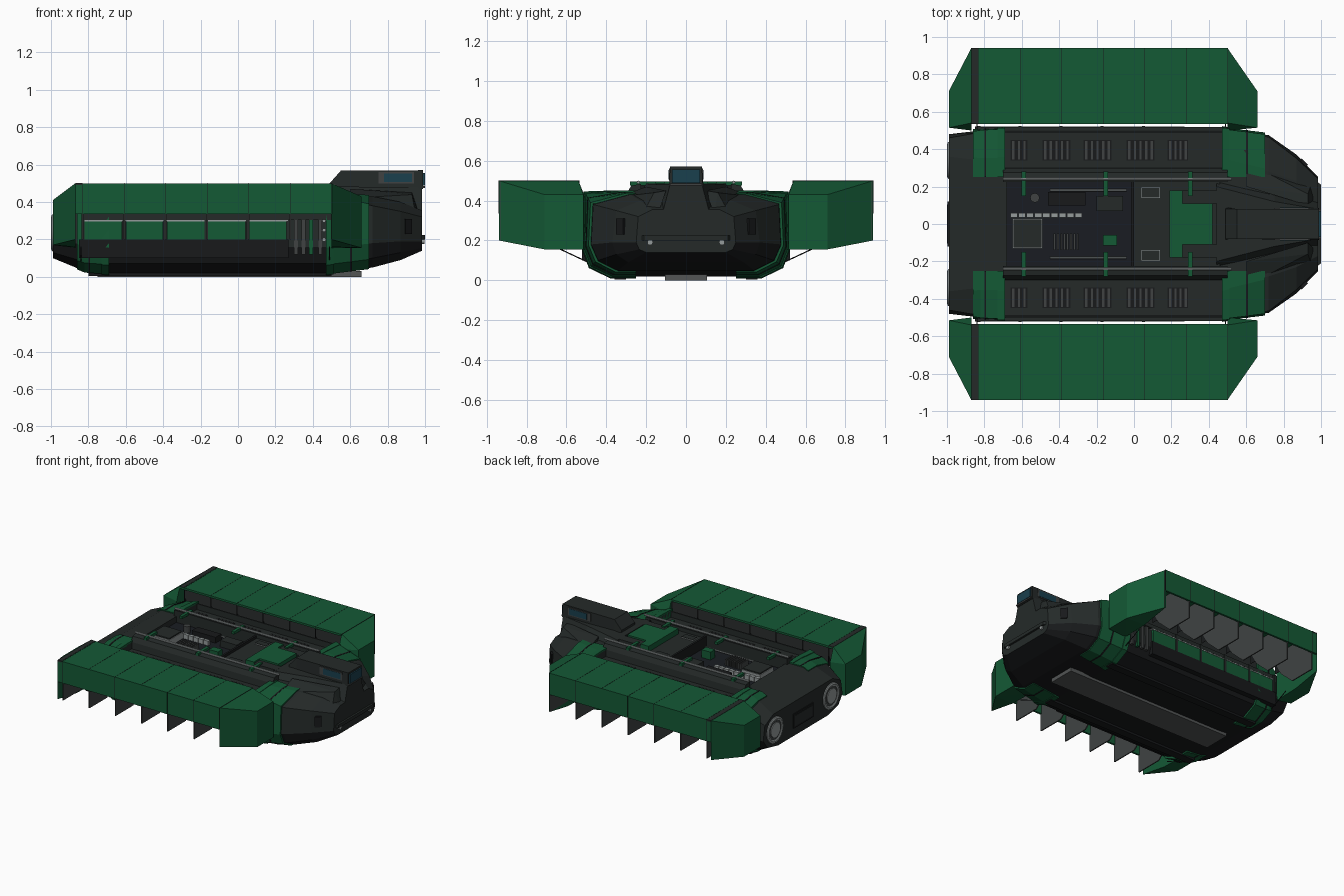
import bpy, bmesh, math
from mathutils import Vector

if "Cube" in bpy.data.objects:
    bpy.data.objects.remove(bpy.data.objects["Cube"])

def mat(name, r, g, b):
    m = bpy.data.materials.new(name)
    m.diffuse_color = (r, g, b, 1)
    m.use_nodes = True
    m.node_tree.nodes["Principled BSDF"].inputs["Base Color"].default_value = m.diffuse_color
    return m

GREEN = mat("green_paint", 0.007, 0.10, 0.036)
DARK = mat("dark_armour", 0.018, 0.023, 0.022)
BLACK = mat("black_underside", 0.009, 0.010, 0.011)
BAY = mat("bay_floor", 0.010, 0.012, 0.016)
STEEL = mat("steel", 0.30, 0.33, 0.33)
GREY = mat("mid_grey", 0.05, 0.055, 0.055)
GLASS = mat("window_glass", 0.010, 0.05, 0.075)

def finish(name, bm, m):
    bmesh.ops.recalc_face_normals(bm, faces=bm.faces)
    me = bpy.data.meshes.new(name)
    bm.to_mesh(me)
    bm.free()
    ob = bpy.data.objects.new(name, me)
    bpy.context.collection.objects.link(ob)
    me.materials.append(m)
    return ob

def loft(name, rings, m):
    bm = bmesh.new()
    vs = [[bm.verts.new(p) for p in r] for r in rings]
    n = len(vs[0])
    for a, b in zip(vs, vs[1:]):
        for i in range(n):
            bm.faces.new((a[i], a[(i + 1) % n], b[(i + 1) % n], b[i]))
    bm.faces.new(vs[0])
    bm.faces.new(vs[-1])
    return finish(name, bm, m)

def ring(x, half):
    return [(x, y, z) for y, z in half] + [(x, -y, z) for y, z in reversed(half)]

def box(name, x0, x1, y0, y1, z0, z1, m):
    return loft(name, [[(x, y0, z0), (x, y1, z0), (x, y1, z1), (x, y0, z1)] for x in (x0, x1)], m)

def pair(name, x0, x1, y0, y1, z0, z1, m):
    return [box(f"{name}_{side}", x0, x1, s * y0, s * y1, z0, z1, m) for s, side in ((1, "left"), (-1, "right"))]

def solid(name, pts, m):
    bm = bmesh.new()
    for p in pts:
        bm.verts.new(p)
    bmesh.ops.convex_hull(bm, input=bm.verts)
    bmesh.ops.dissolve_limit(bm, angle_limit=0.02, verts=bm.verts, edges=bm.edges)
    return finish(name, bm, m)

def rod(name, a, b, r, m, sides=8):
    a, b = Vector(a), Vector(b)
    d = b - a
    bpy.ops.mesh.primitive_cylinder_add(vertices=sides, radius=r, depth=d.length, location=(a + b) / 2)
    ob = bpy.context.object
    ob.rotation_euler = d.to_track_quat('Z', 'Y').to_euler()
    ob.name = name
    ob.data.materials.append(m)

# hull, half sections along x from stern to nose
MID = [(.36, .02), (.47, .07), (.505, .16), (.497, .435), (.34, .44)]
SECT = [
    (-0.99, [(.30, .10), (.43, .13), (.48, .20), (.46, .31), (.36, .36)]),
    (-0.82, [(.36, .03), (.46, .08), (.50, .17), (.49, .41), (.34, .44)]),
    (-0.68, MID),
    (0.47, MID),
    (0.72, [(.34, .05), (.44, .10), (.475, .18), (.465, .38), (.28, .43)]),
    (0.87, [(.29, .09), (.35, .13), (.37, .19), (.35, .35), (.23, .40)]),
    (0.985, [(.20, .14), (.235, .155), (.25, .19), (.24, .32), (.17, .355)]),
]

def half_at(x):
    for (xa, a), (xb, b) in zip(SECT, SECT[1:]):
        if xa <= x <= xb:
            t = (x - xa) / (xb - xa)
            return [(p[0] + t * (q[0] - p[0]), p[1] + t * (q[1] - p[1])) for p, q in zip(a, b)]

hull = loft("hull", [ring(x, h) for x, h in SECT], DARK)
hull.data.materials.append(BLACK)
for p in hull.data.polygons:
    if p.normal.z < -0.2:
        p.material_index = 1
# open equipment bay and two sunken side decks cut into the hull
F, D = 0.395, 0.39
cutters = [box("bay_cutter", -.68, 0, -.225, .225, F - .01, .7, DARK)] + pair("deck_cutter", -.69, .47, .295, .487, D, .7, DARK)
bpy.context.view_layer.objects.active = hull
for c in cutters:
    mod = hull.modifiers.new("cut", 'BOOLEAN')
    mod.operation = 'DIFFERENCE'
    mod.solver = 'EXACT'
    mod.object = c
    bpy.ops.object.modifier_apply(modifier="cut")
    bpy.data.objects.remove(c)
box("bay_floor", -.68, 0, -.225, .225, F - .02, F, BAY)

# green collars wrapping the hull sides
def collar(name, xs, grow, m):
    for s in (1, -1):
        rings = []
        for x in xs:
            h = [(y + grow, max(.006, .23 + (z - .23) * (1 + 3 * grow))) for y, z in half_at(x)]
            h += [(.25, h[-1][1]), (.25, h[0][1])]
            rings.append([(x, s * y, z) for y, z in h])
        loft(name, rings, m)
collar("rear_collar", (-.86, -.82, -.72), .012, GREEN)
collar("rear_collar_rib", (-.73, -.69), .018, GREEN)
collar("rear_collar_trim", (-.80, -.79), .015, BLACK)
collar("front_collar", (.50, .6, .70), .012, GREEN)
collar("front_collar_rib", (.47, .51), .018, GREEN)
collar("front_collar_trim", (.60, .61), .015, BLACK)

# keel plate and skids
box("keel_plate", -0.75, 0.66, -0.105, 0.105, 0, 0.03, mat("keel_grey", .085, .09, .09))
pair("skid", -0.8, 0.5, 0.30, 0.36, 0.004, 0.03, BLACK)

# nose spine, cockpit, cheeks
loft("neck", [ring(.44, [(.25, .40), (.20, .485)]), ring(.75, [(.20, .36), (.12, .48)]),
              ring(.985, [(.12, .33), (.08, .48)])], DARK)
loft("cockpit", [ring(.49, [(.09, .45), (.08, .50)]), ring(.55, [(.08, .45), (.08, .568)]),
                 ring(.99, [(.085, .47), (.08, .57)])], DARK)
box("front_window", .985, 1.0, -.07, .07, .488, .556, GLASS)
box("window_sill", .97, 1.0, -.08, .08, .475, .485, GREY)
pair("side_window_frame", .75, .94, .07, .0855, .500, .560, GREY)
pair("side_window", .78, .93, .07, .088, .507, .553, GLASS)
for s in (1, -1):
    solid("nose_cheek", [(.60, s * .20, .47), (.60, s * .33, .42), (.93, s * .10, .45), (.93, s * .16, .44),
                         (.97, s * .14, .33), (.95, s * .22, .33), (.62, s * .36, .36), (.62, s * .2, .36)], DARK)
    rod("headlight", (.96, s * .18, .19), (.996, s * .18, .19), .014, STEEL, 12)
    solid("nose_vent", [(x, s * y, z) for z in (.23, .31) for x, y in ((.895, .352), (.93, .316), (.88, .27))], BLACK)
solid("nose_lip", [(x, y * s, z) for s in (1, -1) for x, y, z in
                   ((.95, .25, .2), (.95, .25, .225), (1, .21, .2), (1, .21, .225))], DARK)

# side coamings, rails, cross arms
for s in (1, -1):
    loft("bay_coaming", [[(x, s * .225, .40), (x, s * .30, .39), (x, s * .295, .44), (x, s * .275, .475),
                          (x, s * .225, .485)] for x in (-.70, .50)], DARK)
    rod("deck_rail", (-.70, s * .24, .492), (.52, s * .24, .492), .008, STEEL)
    for x in (-.59, -.15, .30):
        box("cross_arm", x - .012, x + .012, s * .15, s * .28, .475, .495, GREEN)

# central green turret block on the forward deck
box("forward_deck", 0.0, .46, -.225, .225, .39, .455, DARK)
box("deck_block", .19, .42, -.11, .11, .44, .497, GREEN)
pair("block_wing", .19, .26, .10, .18, .44, .497, GREEN)
pair("block_arm", .26, .45, .11, .18, .44, .485, DARK)
pair("hatch_frame", .04, .14, .14, .195, .45, .460, STEEL)
pair("deck_hatch", .043, .137, .143, .192, .45, .463, DARK)
box("bay_bulkhead", -.015, .0, -.225, .225, F, .475, BLACK)

# equipment inside the bay
box("generator", -.65, -.49, -.13, .03, F, F + .05, STEEL)
box("generator_lid", -.645, -.495, -.125, .025, F, F + .06, DARK)
for k in range(9):
    box("cell_row", -.66 + k * .043, -.622 + k * .043, .035, .06, F, F + .035, STEEL)
for x0 in (-.43, -.36):
    for k in range(4):
        box("radiator_fin", x0 + k * .018, x0 + k * .018 + .010, -.14, -.05, F, F + .045, GREY)
box("control_box", -.165, -.09, -.115, -.06, F, F + .06, GREEN)
box("console", -.20, -.06, .07, .15, F, F + .05, DARK)
for y in (-.18, .18):
    rod("bay_pipe", (-.45, y, F + .02), (-.04, y, F + .02), .006, STEEL)
rod("pump", (-.53, .14, F), (-.53, .14, F + .05), .025, GREY, 12)
box("bay_tank", -.46, -.26, .10, .17, F, F + .045, BLACK)

# deck vents
for s in (1, -1):
    for x0, x1 in ((-.66, -.57), (-.49, -.34), (-.27, -.12), (-.04, .11), (.18, .29)):
        box("deck_vent", x0, x1, s * .34, s * .45, D - .01, D + .003, BLACK)
        n = round((x1 - x0) / .03)
        for k in range(n):
            x = x0 + (k + .5) * (x1 - x0) / n
            box("vent_slat", x - .006, x + .006, s * .345, s * .445, D, D + .008, GREY)

# hull side panels inside the open bays
pair("side_bay_lower", -.85, .27, .48, .522, .10, .20, BLACK)
pair("side_rail", -.83, .27, .48, .520, .297, .303, STEEL)
pair("side_header", -.83, .5, .48, .518, .305, .335, DARK)
for k in range(5):
    x = -.83 + k * .22
    pair("side_panel", x + .01, x + .21, .48, .520, .20, .295, GREEN)
    pair("side_post", x - .008, x + .008, .48, .523, .20, .335, DARK)
for x in (.30, .34, .38, .43):
    pair("side_column", x, x + .02, .48, .512, .12, .33, GREY if x != .38 else GREEN)
for z in (.20, .25, .30):
    for s in (1, -1):
        rod("side_port", (.46, s * .48, z), (.46, s * .512, z), .01, STEEL)

# raised side doors: shell, ribs, end caps, struts
RIBX = [-.83 + k * .222 for k in range(7)]
PROF = [(.94, .50), (.94, .20), (.71, .16), (.505, .155), (.50, .40), (.54, .50)]
RIB = [(.934, .495), (.934, .20), (.72, .20), (.60, .31), (.54, .42), (.54, .495)]
for s in (1, -1):
    loft("door_shell", [[(x, s * y, z) for y, z in ((.535, .50), (.94, .50), (.94, .335), (.925, .335),
                        (.925, .485), (.535, .485))] for x in (-.87, .50)], GREEN)
    for x in RIBX:
        loft("door_rib", [[(q, s * y, z) for y, z in RIB] for q in (x - .004, x + .004)], GREY)
        box("door_seam", x - .001, x + .001, s * .535, s * .941, .335, .501, BLACK)
    box("door_rear_strip", -.87, -.835, s * .535, s * .9405, .49, .5015, DARK)
    for name, xa, xb, zl, zh in (("front", .50, .66, .155, .43), ("rear", -.87, -.99, .17, .41)):
        solid(f"door_{name}_cap", [(xa, s * y, z) for y, z in PROF] +
              [(xb, s * y, z) for y in (.515, .71) for z in (zl, zh)], GREEN)
    for x in (-.84, .49):
        rod("door_strut", (x, s * .64, .16), (x, s * .48, .085), .003, BLACK)

# stern engines and hatch
for s in (1, -1):
    y = s * .34
    bpy.ops.mesh.primitive_torus_add(major_radius=.085, minor_radius=.016, major_segments=28, minor_segments=8,
                                     location=(-.984, y, .235), rotation=(0, math.pi / 2, 0))
    bpy.context.object.name = "engine_ring"
    bpy.context.object.data.materials.append(STEEL)
    bpy.ops.object.shade_smooth_by_angle()
    rod("engine_throat", (-.95, y, .235), (-.993, y, .235), .08, GREY, 28)
    rod("engine_core", (-.95, y, .235), (-.998, y, .235), .055, STEEL, 24)
box("stern_hatch", -.996, -.97, -.12, .12, .16, .27, BLACK)
box("stern_hatch_door", -.999, -.97, -.105, .105, .175, .255, DARK)
